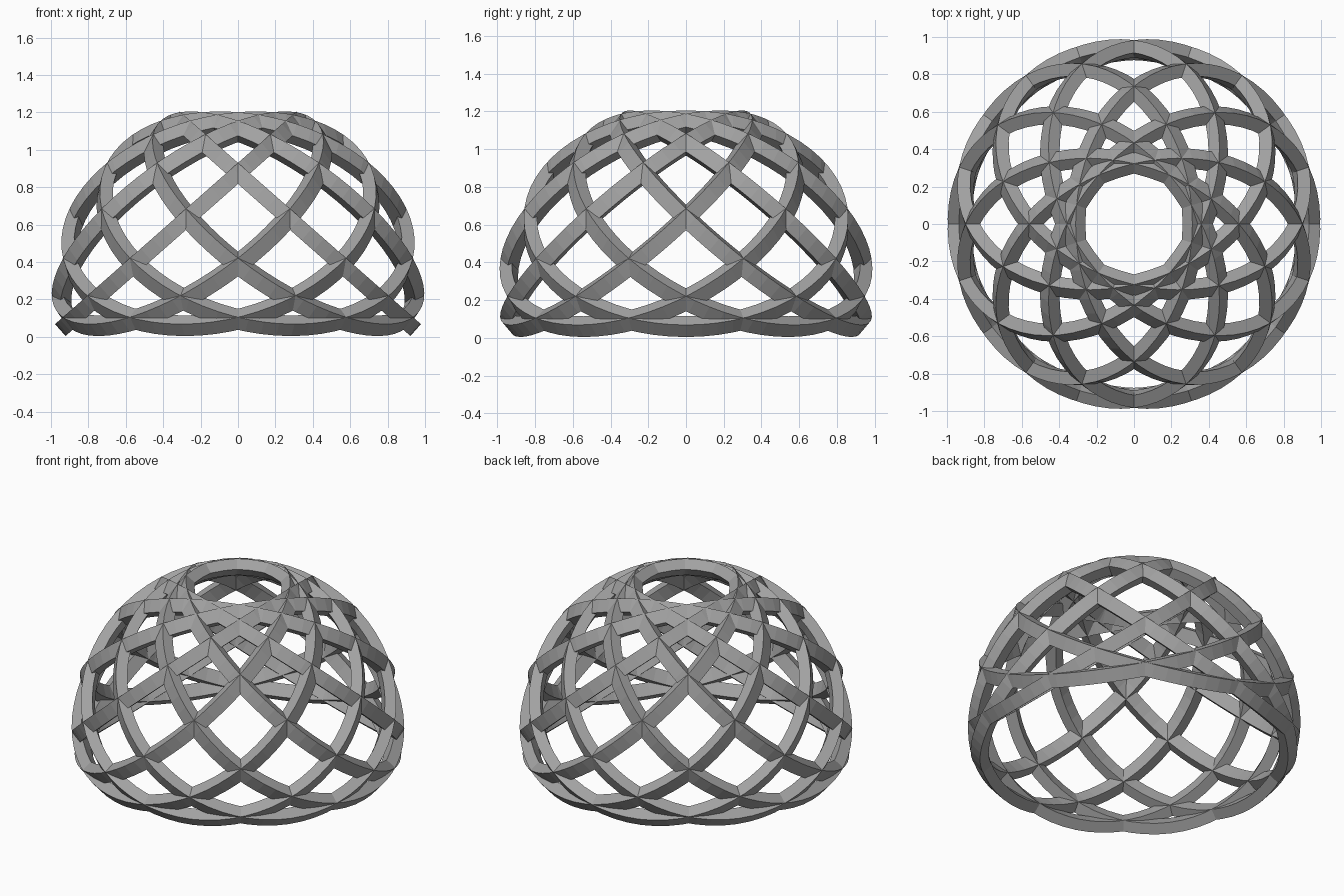
import bpy, bmesh
from math import sin, cos, pi, radians
from mathutils import Matrix

cube = bpy.data.objects.get("Cube")
if cube:
    bpy.data.objects.remove(cube, do_unlink=True)

RINGS = 10          # tilted hoops around the vertical axis
SEGMENTS = 64
OUTER, THICK, WIDTH = 0.86, 0.07, 0.085
TILT = radians(41.4)
OFFSET, HEIGHT = 0.305, 0.605

grey = bpy.data.materials.new("grey")
grey.use_nodes = True
colour = (0.36, 0.36, 0.36, 1)
grey.diffuse_color = colour
grey.node_tree.nodes["Principled BSDF"].inputs["Base Color"].default_value = colour


def hoop_mesh():
    """Flat band with a rectangular section, swept round a circle."""
    bm = bmesh.new()
    section = [(OUTER, -WIDTH / 2), (OUTER, WIDTH / 2),
               (OUTER - THICK, WIDTH / 2), (OUTER - THICK, -WIDTH / 2)]
    loops = []
    for i in range(SEGMENTS):
        a = 2 * pi * i / SEGMENTS
        loops.append([bm.verts.new((r * cos(a), r * sin(a), z)) for r, z in section])
    for i, here in enumerate(loops):
        there = loops[(i + 1) % SEGMENTS]
        for j in range(4):
            k = (j + 1) % 4
            bm.faces.new((here[j], there[j], there[k], here[k]))
    bmesh.ops.recalc_face_normals(bm, faces=bm.faces)
    mesh = bpy.data.meshes.new("hoop")
    bm.to_mesh(mesh)
    bm.free()
    mesh.materials.append(grey)
    return mesh


# Lean each hoop outward and repeat it round the dome
hoop = hoop_mesh()
lean = Matrix.Translation((OFFSET, 0, HEIGHT)) @ Matrix.Rotation(TILT, 4, "Y")
for n in range(RINGS):
    ob = bpy.data.objects.new(f"dome_hoop_{n + 1}", hoop)
    ob.matrix_world = Matrix.Rotation(2 * pi * n / RINGS, 4, "Z") @ lean
    bpy.context.collection.objects.link(ob)
